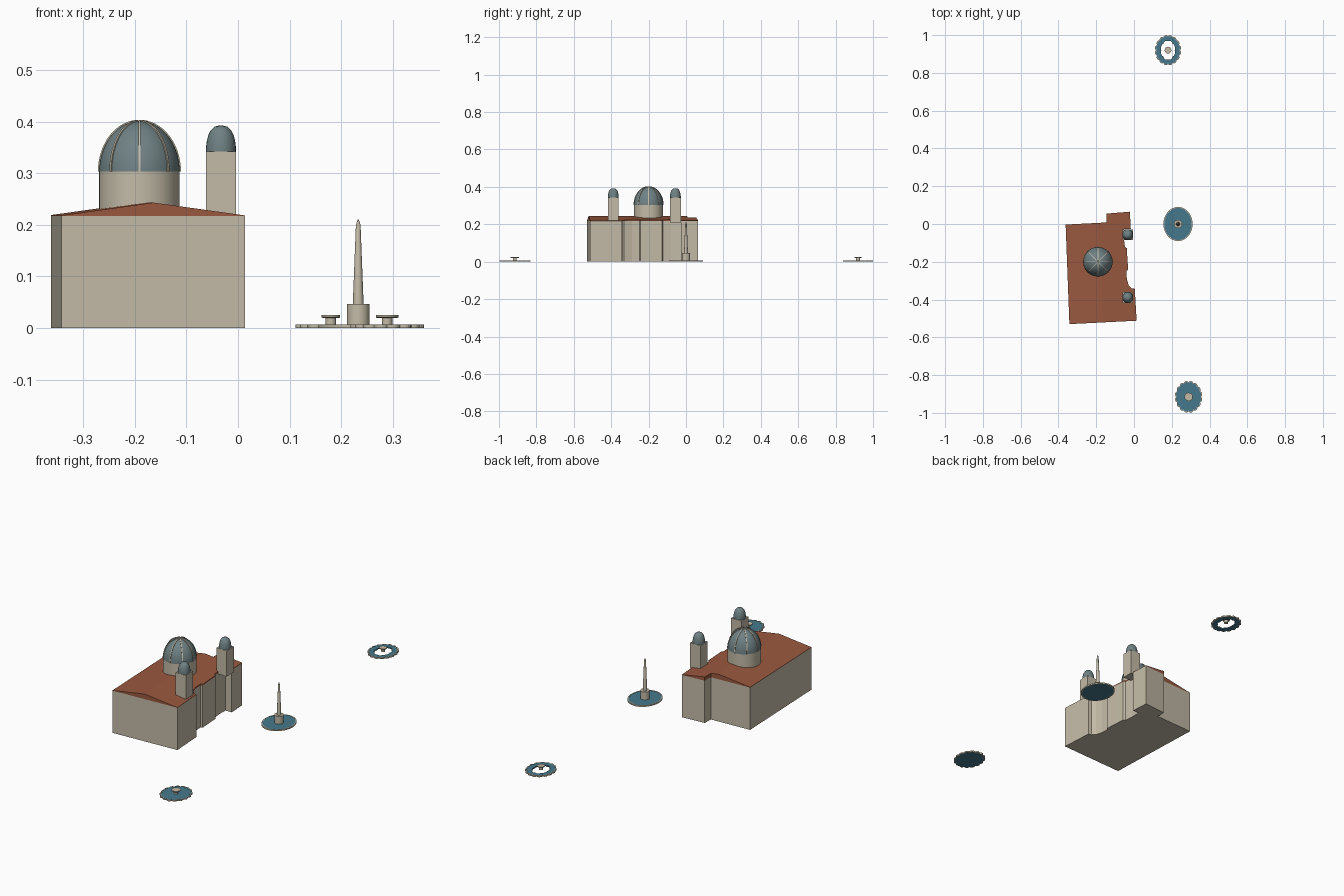
import bpy, bmesh, math
from mathutils import Vector

if "Cube" in bpy.data.objects:
    bpy.data.objects.remove(bpy.data.objects["Cube"])

def mat(name, c):
    m = bpy.data.materials.new(name)
    m.diffuse_color = (*c, 1)
    m.use_nodes = True
    m.node_tree.nodes["Principled BSDF"].inputs["Base Color"].default_value = m.diffuse_color
    return m

STONE = mat("stone", (0.55, 0.50, 0.39))
ROOF = mat("terracotta", (0.32, 0.10, 0.05))
LEAD = mat("lead", (0.16, 0.22, 0.23))
WATER = mat("water", (0.06, 0.19, 0.26))

def finish(bm, name, m, smooth=False):
    bmesh.ops.recalc_face_normals(bm, faces=bm.faces)
    me = bpy.data.meshes.new(name)
    bm.to_mesh(me)
    bm.free()
    me.materials.append(m)
    ob = bpy.data.objects.new(name, me)
    bpy.context.collection.objects.link(ob)
    if smooth:
        bpy.ops.object.select_all(action='DESELECT')
        bpy.context.view_layer.objects.active = ob
        ob.select_set(True)
        bpy.ops.object.shade_smooth_by_angle(angle=math.radians(35))
    return ob

def prism(name, pts, z0, z1, m):
    bm = bmesh.new()
    f = bm.faces.new([bm.verts.new((x, y, z0)) for x, y in pts])
    r = bmesh.ops.extrude_face_region(bm, geom=[f])
    for v in r["geom"]:
        if isinstance(v, bmesh.types.BMVert):
            v.co.z = z1
    return finish(bm, name, m)

def lathe(name, prof, x, y, m, n=32):
    bm = bmesh.new()
    rings = []
    for r, z in prof:
        rings.append([bm.verts.new((x + r * math.cos(2 * math.pi * i / n),
                                    y + r * math.sin(2 * math.pi * i / n), z)) for i in range(n)])
    for a, b in zip(rings, rings[1:]):
        for i in range(n):
            j = (i + 1) % n
            bm.faces.new((a[i], a[j], b[j], b[i]))
    bm.faces.new(rings[0][::-1])
    bm.faces.new(rings[-1])
    return finish(bm, name, m, True)

def dome_profile(r, z, h, n=10):
    return [(r * math.cos(a), z + h * math.sin(a))
            for a in (math.radians(86) * i / n for i in range(n + 1))]

# church body footprint, with the curved recess in the facade
FOOT = [(-.342, -.53), (.014, -.512), (.004, -.343), (-.012, -.341), (-.028, -.325),
        (-.038, -.29), (-.04, -.248), (-.031, -.242), (-.036, -.165), (-.038, -.128),
        (-.048, -.122), (-.053, -.08), (-.052, -.027), (-.017, -.027), (-.022, .065),
        (-.145, .055), (-.147, .008), (-.362, -.003)]
prism("church_walls", FOOT, 0, .217, STONE)

# gabled roof: footprint split on the ridge line, heights fall away from it
bm = bmesh.new()
base = bm.faces.new([bm.verts.new((x, y, .217)) for x, y in FOOT])
ridge, across = Vector((-.164, -.52, 0)), Vector((1, .05, 0)).normalized()
bmesh.ops.bisect_plane(bm, geom=bm.verts[:] + bm.edges[:] + bm.faces[:],
                       plane_co=ridge, plane_no=across)
top = bmesh.ops.extrude_face_region(bm, geom=bm.faces[:])
for v in top["geom"]:
    if isinstance(v, bmesh.types.BMVert):
        v.co.z = max(.2175, .243 - .14 * abs((v.co - ridge).dot(across)))
finish(bm, "church_roof", ROOF)

# main drum, dome and ribs
DX, DY = -.191, -.2
lathe("drum", [(.078, .2), (.078, .303)], DX, DY, STONE, 48)
lathe("dome", dome_profile(.078, .303, .098, 14), DX, DY, LEAD, 48)
for k in range(8):
    a = math.pi * k / 4
    out, side = Vector((math.cos(a), math.sin(a), 0)), Vector((-math.sin(a), math.cos(a), 0))
    bm = bmesh.new()
    rows = []
    for (r0, z0), (r1, z1) in zip(dome_profile(.076, .303, .096, 14), dome_profile(.0805, .303, .1005, 14)):
        row = []
        for r, z, s in ((r0, z0, -1), (r1, z1, -1), (r1, z1, 1), (r0, z0, 1)):
            row.append(bm.verts.new(Vector((DX, DY, z)) + out * r + side * s * .0022))
        rows.append(row)
    for p, q in zip(rows, rows[1:]):
        for i in range(4):
            j = (i + 1) % 4
            bm.faces.new((p[i], p[j], q[j], q[i]))
    bm.faces.new(rows[0])
    bm.faces.new(rows[-1])
    finish(bm, "dome_rib", STONE)

# bell towers
for ty in (-.057, -.389):
    tx, h = -.033, .029
    prism("bell_tower", [(tx - h, ty - h), (tx + h, ty - h), (tx + h, ty + h), (tx - h, ty + h)],
          .21, .342, STONE)
    prof = [(.029, .342), (.029, .35), (.0275, .362), (.0245, .374), (.02, .383), (.013, .39), (.005, .392)]
    lathe("tower_dome", prof, tx, ty, LEAD, 24)

def outline(x, y, rx, ry, lobes=0, n=96):
    pts = []
    for i in range(n):
        a = 2 * math.pi * i / n
        s = 1 - (.09 * (1 - abs(math.sin(a * lobes / 2))) if lobes else 0)
        pts.append((x + rx * s * math.cos(a), y + ry * s * math.sin(a)))
    return pts

# flat ring between two outlines
def ring(name, outer, inner, z0, z1, m):
    bm = bmesh.new()
    loops = [[bm.verts.new((px, py, z)) for px, py in pts]
             for pts, z in ((outer, z0), (outer, z1), (inner, z1), (inner, z0))]
    n = len(outer)
    for k in range(4):
        a, b = loops[k], loops[(k + 1) % 4]
        for i in range(n):
            j = (i + 1) % n
            bm.faces.new((a[i], a[j], b[j], b[i]))
    return finish(bm, name, m)

# centre fountain with obelisk
CX = .233
ring("centre_rim", outline(CX, 0, .077, .09), outline(CX, 0, .072, .085), 0, .007, STONE)
prism("centre_water", outline(CX, 0, .0725, .0855), 0, .006, WATER)
lathe("obelisk_base", [(.022, .005), (.022, .046)], CX, 0, STONE)
lathe("obelisk", [(.0105, .046), (.0045, .2), (.0005, .211)], CX, 0, STONE, 24)

# north fountain: open ring of water
NX, NY = .18, .92
ring("north_rim", outline(NX, NY, .07, .081, 16), outline(NX, NY, .065, .076, 16), 0, .007, STONE)
ring("north_water", outline(NX, NY, .0655, .0765, 16), outline(NX, NY, .039, .052, 8), 0, .006, WATER)

# south fountain: full pool
SX, SY = .289, -.915
ring("south_rim", outline(SX, SY, .073, .085, 16), outline(SX, SY, .068, .08, 16), 0, .007, STONE)
prism("south_water", outline(SX, SY, .0685, .0805, 16), 0, .006, WATER)

# pedestals and bowls
for fx, fy, r in ((NX, NY, .018), (SX, SY, .022)):
    lathe("fountain_pedestal", [(.01, .005), (.01, .02)], fx, fy, STONE, 24)
    lathe("fountain_bowl", [(r * .9, .0195), (r, .021), (r, .025)], fx, fy, STONE, 24)
